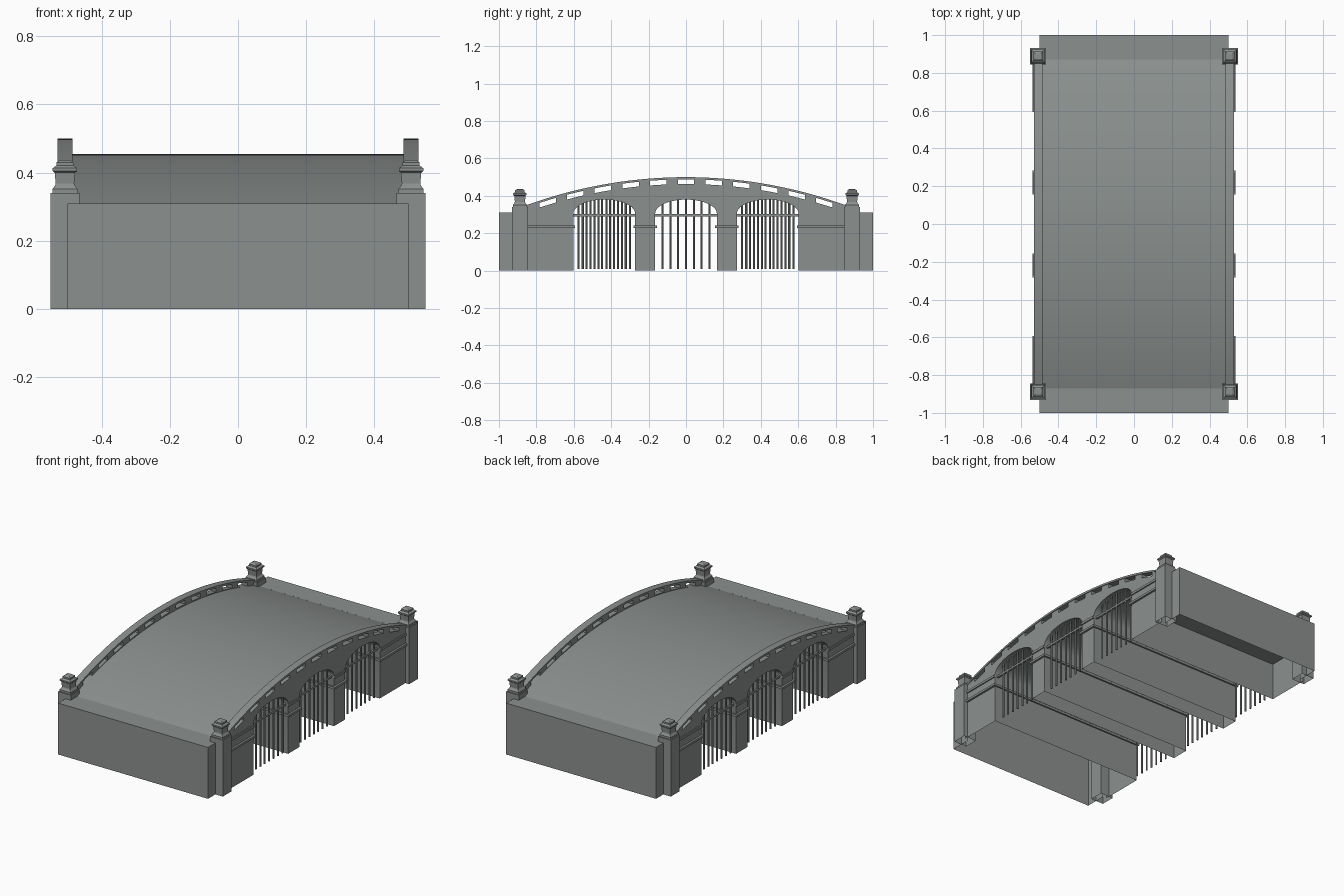
import bpy, bmesh, math
from mathutils import Vector

cube = bpy.data.objects.get("Cube")
if cube:
    bpy.data.objects.remove(cube)

stone = bpy.data.materials.new("grey_stone")
stone.use_nodes = True
colour = (0.26, 0.28, 0.27, 1)
stone.diffuse_color = colour
stone.node_tree.nodes["Principled BSDF"].inputs["Base Color"].default_value = colour

ARCHES = (-0.437, 0, 0.437)
HALF = 0.165          # half width of an arch opening
SPRING, RISE = 0.305, 0.075


def arc(top, radius):
    return lambda y: top - radius + math.sqrt(radius * radius - y * y)


deck_z = arc(0.455, 2.68)
rail_z = arc(0.5, 2.5)


def steps(a, b, n):
    return [a + (b - a) * i / n for i in range(n + 1)]


def finish(name, bm, smooth=False):
    bmesh.ops.recalc_face_normals(bm, faces=bm.faces)
    mesh = bpy.data.meshes.new(name)
    bm.to_mesh(mesh)
    bm.free()
    mesh.materials.append(stone)
    obj = bpy.data.objects.new(name, mesh)
    bpy.context.collection.objects.link(obj)
    if smooth:
        bpy.ops.object.select_all(action='DESELECT')
        obj.select_set(True)
        bpy.context.view_layer.objects.active = obj
        bpy.ops.object.shade_smooth_by_angle(angle=math.radians(30))
    return obj


def extrude(bm, outline, x0, x1):
    """Extrude a (y, z) outline along x."""
    face = bm.faces.new([bm.verts.new((x0, y, z)) for y, z in outline])
    out = bmesh.ops.extrude_face_region(bm, geom=[face])
    verts = [g for g in out["geom"] if isinstance(g, bmesh.types.BMVert)]
    bmesh.ops.translate(bm, vec=(x1 - x0, 0, 0), verts=verts)


def box(bm, x0, x1, y0, y1, z0, z1):
    extrude(bm, [(y0, z0), (y0, z1), (y1, z1), (y1, z0)], x0, x1)


def strip(bm, x0, x1, y0, y1, low, high, n):
    ys = steps(y0, y1, n)
    extrude(bm, [(y, high(y)) for y in ys] + [(y, low(y)) for y in reversed(ys)], x0, x1)


def drop_faces(bm, test):
    bm.normal_update()
    doomed = [f for f in bm.faces if test(f.calc_center_median(), f.normal)]
    bmesh.ops.delete(bm, geom=doomed, context='FACES')


def at_ground(c, n):
    return c.z < 0.001 and abs(n.z) > 0.9


# Bridge body with arched deck and three vaults, open underneath
bm = bmesh.new()
outline = [(-0.87, 0)] + [(y, deck_z(y)) for y in steps(-0.87, 0.87, 40)] + [(0.87, 0)]
for c in reversed(ARCHES):
    outline.append((c + HALF, 0))
    outline += [(c + HALF * math.cos(t), SPRING + RISE * math.sin(t))
                for t in steps(0, math.pi, 20)]
    outline.append((c - HALF, 0))
extrude(bm, outline, -0.525, 0.525)
drop_faces(bm, lambda c, n: at_ground(c, n) or (abs(c.y) > 0.869 and abs(n.y) > 0.9))
finish("bridge_body", bm, True)

# End abutments
for s, name in ((-1, "front_abutment"), (1, "back_abutment")):
    bm = bmesh.new()
    box(bm, -0.5, 0.5, s * 0.87, s, 0, 0.31)
    drop_faces(bm, lambda c, n: at_ground(c, n) or abs(c.y) < 0.871)
    finish(name, bm)

for s, side in ((1, "left"), (-1, "right")):
    # Parapet: solid base, mullions between the slots, top rail
    bm = bmesh.new()
    xa, xb = s * 0.487, s * 0.525
    strip(bm, xa, xb, -0.85, 0.85, lambda y: deck_z(y) - 0.02,
          lambda y: rail_z(y) - 0.037, 40)
    strip(bm, s * 0.485, s * 0.529, -0.85, 0.85, lambda y: rail_z(y) - 0.012, rail_z, 40)
    centres = [i * 0.148 for i in range(-5, 6)]
    edges = [-0.85] + [c + d for c in centres for d in (-0.044, 0.044)] + [0.85]
    for a, b in zip(edges[::2], edges[1::2]):
        strip(bm, xa, xb, a, b, lambda y: rail_z(y) - 0.038, lambda y: rail_z(y) - 0.011, 3)
    finish(side + "_parapet", bm, True)

    # Long string course, carried across the openings as a thin bar
    bm = bmesh.new()
    for a, b in ((-0.85, -0.602), (0.602, 0.85), (-0.272, -0.165), (0.165, 0.272)):
        box(bm, s * 0.5, s * 0.532, a, b, 0.288, 0.302)
    for c in ARCHES:
        box(bm, s * 0.5, s * 0.512, c - HALF, c + HALF, 0.29, 0.302)
    finish(side + "_string_course", bm)

    # Window-like grille of thin round bars in each opening
    bm = bmesh.new()
    for c in ARCHES:
        shift = 0.011 * s if c else 0
        for i in range(-3, 4):
            d = i * 0.042 + shift
            top = SPRING + RISE * math.sqrt(1 - (d / HALF) ** 2) + 0.003
            made = bmesh.ops.create_cone(bm, cap_ends=True, segments=8, radius1=0.0055,
                                         radius2=0.0055, depth=top - 0.01)
            bmesh.ops.translate(bm, verts=made["verts"],
                                vec=(s * 0.506, c + d, (top + 0.01) / 2))
    finish(side + "_grille_bars", bm, True)

# Impost bands running through the piers and abutments
bm = bmesh.new()
for s in (-1, 1):
    for a, b in ((0.155, 0.282), (0.593, 0.85)):
        box(bm, -0.537, 0.537, s * a, s * b, 0.228, 0.241)
finish("impost_bands", bm)

# Corner posts: square stacked profile of (half width, height)
profile = [(0.0425, 0), (0.0425, 0.34), (0.037, 0.34), (0.037, 0.352), (0.029, 0.362),
           (0.027, 0.368), (0.03, 0.4), (0.036, 0.405), (0.036, 0.413), (0.025, 0.421),
           (0.025, 0.43), (0.014, 0.437)]
for sx, side in ((1, "left"), (-1, "right")):
    for sy, end in ((-1, "front"), (1, "back")):
        bm = bmesh.new()
        rings = []
        for h, z in profile:
            rings.append([bm.verts.new(Vector((sx * 0.5075 + i * h, sy * 0.888 + j * h, z)))
                          for i, j in ((-1, -1), (1, -1), (1, 1), (-1, 1))])
        for low, high in zip(rings, rings[1:]):
            for k in range(4):
                bm.faces.new((low[k], low[k - 3], high[k - 3], high[k]))
        bm.faces.new(rings[-1])
        finish(f"{end}_{side}_post", bm)
